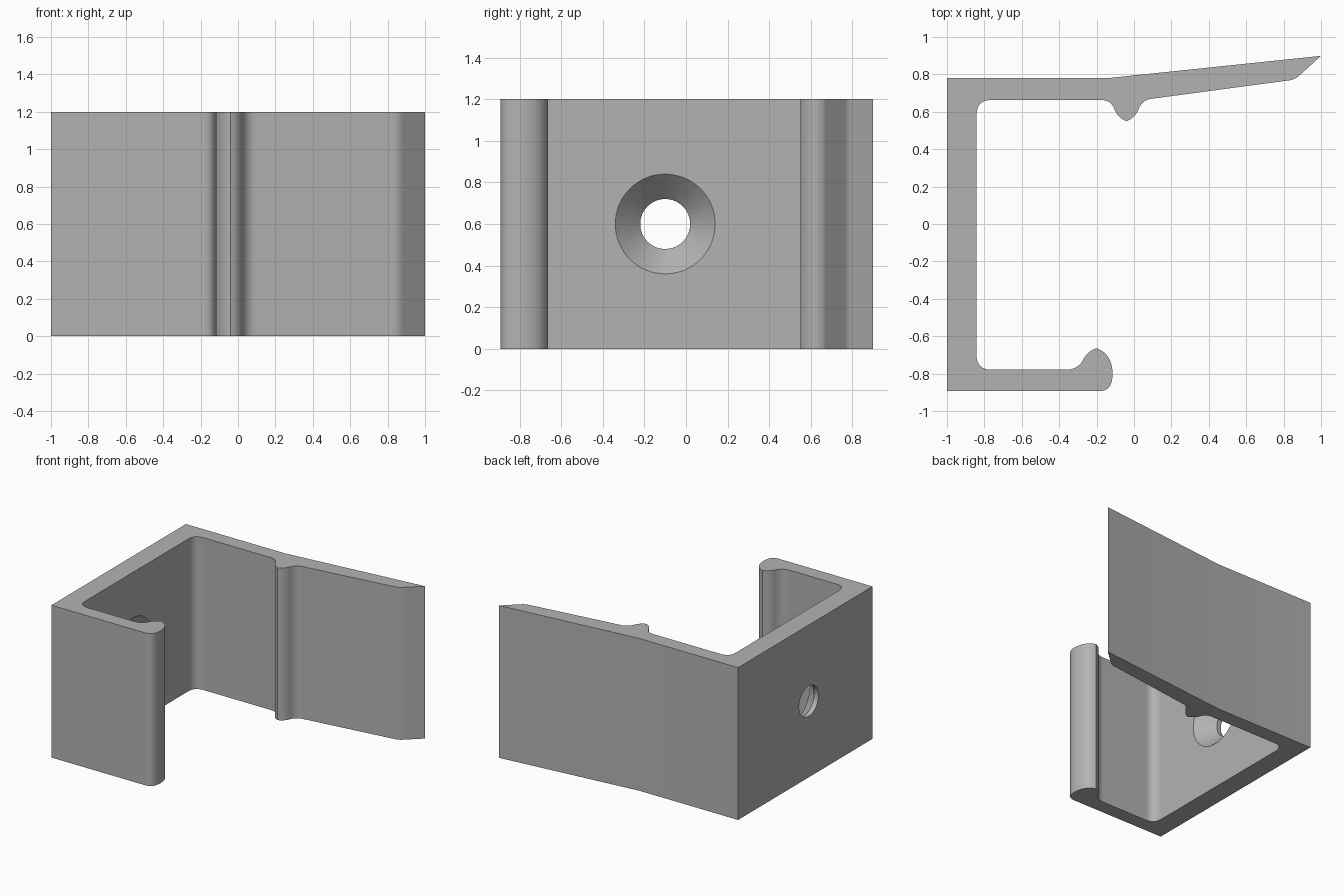
import bpy, bmesh, math
from mathutils import Vector

cube = bpy.data.objects.get("Cube")
if cube:
    bpy.data.objects.remove(cube)

HEIGHT = 1.2


def rounded(corners, steps=8):
    """Closed outline; each corner (x, y, t) is rounded over length t."""
    out = []
    for i, (x, y, t) in enumerate(corners):
        p = Vector((x, y))
        if t == 0:
            out.append(p)
            continue
        a = Vector(corners[i - 1][:2]) - p
        b = Vector(corners[(i + 1) % len(corners)][:2]) - p
        a, b = p + a.normalized() * t, p + b.normalized() * t
        for k in range(steps + 1):
            s = k / steps
            out.append(a * (1 - s) ** 2 + p * 2 * s * (1 - s) + b * s * s)
    return out


def new_object(name, bm):
    bmesh.ops.recalc_face_normals(bm, faces=bm.faces)
    mesh = bpy.data.meshes.new(name)
    bm.to_mesh(mesh)
    bm.free()
    obj = bpy.data.objects.new(name, mesh)
    bpy.context.collection.objects.link(obj)
    return obj


# Clip cross-section: back wall, long flared arm, short hooked arm
outline = rounded([
    (-1, -0.893, 0), (-1, 0.78, 0), (-0.14, 0.78, 0), (1, 0.899, 0),
    (0.86, 0.772, 0.03), (0.045, 0.663, 0.05),
    (0.005, 0.568, 0.045), (-0.04, 0.55, 0), (-0.085, 0.568, 0.045),
    (-0.125, 0.663, 0.05), (-0.842, 0.663, 0.08), (-0.842, -0.779, 0.08),
    (-0.295, -0.779, 0.07), (-0.25, -0.68, 0.05), (-0.2, -0.664, 0),
    (-0.135, -0.69, 0.065), (-0.11, -0.80, 0.04), (-0.13, -0.893, 0.055),
])
bm = bmesh.new()
base = bm.faces.new([bm.verts.new((p.x, p.y, 0)) for p in outline])
ext = bmesh.ops.extrude_face_region(bm, geom=[base], use_keep_orig=True)
top = [g for g in ext["geom"] if isinstance(g, bmesh.types.BMVert)]
bmesh.ops.translate(bm, verts=top, vec=(0, 0, HEIGHT))
clip = new_object("clip_body", bm)

# Countersunk screw hole cutter, revolved around the x direction
bm = bmesh.new()
rings = []
for x, r in [(-1.1, 0.12), (-0.962, 0.12), (-0.782, 0.30)]:
    rings.append([bm.verts.new((x, -0.1 + r * math.cos(a), 0.6 + r * math.sin(a)))
                  for a in (math.tau * k / 64 for k in range(64))])
for lower, upper in zip(rings, rings[1:]):
    for k in range(64):
        n = (k + 1) % 64
        bm.faces.new((lower[k], lower[n], upper[n], upper[k]))
bm.faces.new(rings[0])
bm.faces.new(rings[-1])
cutter = new_object("screw_hole_cutter", bm)
cutter.hide_render = True

# Cut the hole and remove the cutter
cut = clip.modifiers.new("Screw hole", 'BOOLEAN')
cut.object = cutter
cut.solver = 'EXACT'
bpy.ops.object.select_all(action='DESELECT')
clip.select_set(True)
bpy.context.view_layer.objects.active = clip
bpy.ops.object.modifier_apply(modifier=cut.name)
bpy.data.objects.remove(cutter)

# Smooth fillets, flat walls
bpy.ops.object.shade_smooth_by_angle(angle=math.radians(30))
weighted = clip.modifiers.new("Flat walls", 'WEIGHTED_NORMAL')
weighted.keep_sharp = True

# Plain grey
grey = bpy.data.materials.new("plain grey")
grey.use_nodes = True
colour = (0.45, 0.45, 0.45, 1)
grey.diffuse_color = colour
grey.node_tree.nodes["Principled BSDF"].inputs["Base Color"].default_value = colour
clip.data.materials.clear()
clip.data.materials.append(grey)
